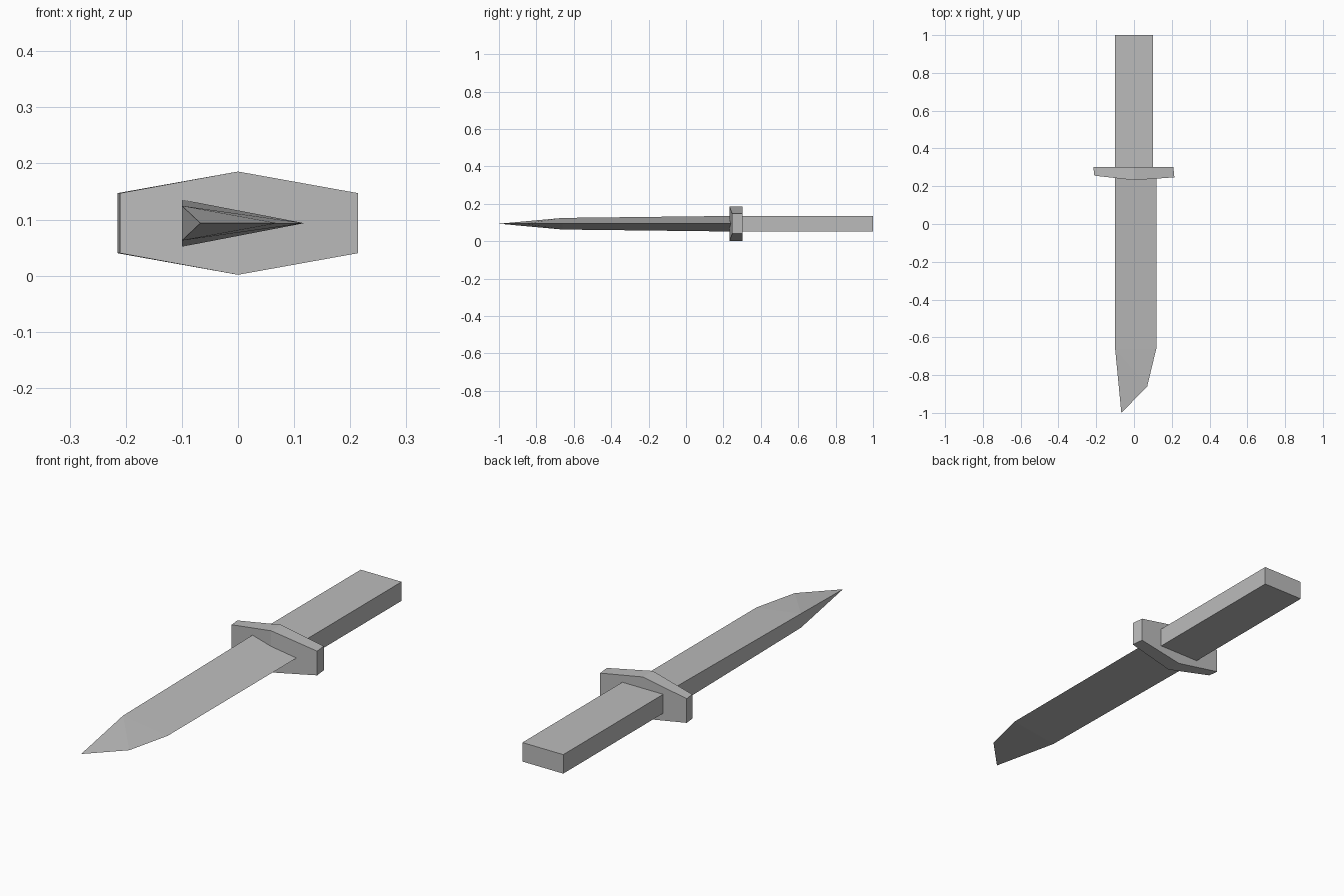
import bpy

cube = bpy.data.objects.get("Cube")
if cube:
    bpy.data.objects.remove(cube, do_unlink=True)

MID = 0.0935  # height of the knife's centre plane

steel = bpy.data.materials.new("plain_grey")
steel.use_nodes = True
grey = (0.5, 0.5, 0.5, 1)
steel.diffuse_color = grey
steel.node_tree.nodes["Principled BSDF"].inputs["Base Color"].default_value = grey


def add_part(name, verts, faces):
    mesh = bpy.data.meshes.new(name)
    mesh.from_pydata(verts, [], faces)
    mesh.materials.append(steel)
    obj = bpy.data.objects.new(name, mesh)
    bpy.context.collection.objects.link(obj)
    return obj


def loft(name, first, last):
    """Join two matching outlines with side faces and cap both ends."""
    n = len(first)
    sides = [(i, i + n, (i + 1) % n + n, (i + 1) % n) for i in range(n)]
    return add_part(name, first + last, sides)


# Handle: plain rectangular bar
hx, hz = 0.1, 0.042
ring = [(-hx, -hz), (hx, -hz), (hx, hz), (-hx, hz)]
handle = loft("handle", [(x, 0.27, MID + z) for x, z in ring],
              [(x, 1.0, MID + z) for x, z in ring])

# Guard: six-sided plate, flat at the back and swept to a ridge in front
outline = [(-1, -0.0535), (0, -0.092), (1, -0.0535),
           (1, 0.0535), (0, 0.092), (-1, 0.0535)]
front_x = {-1: -0.21, 0: 0.0, 1: 0.214}
back_x = {-1: -0.215, 0: 0.0, 1: 0.208}
front_y = {-1: 0.256, 0: 0.232, 1: 0.247}
guard = loft("guard", [(front_x[s], front_y[s], MID + z) for s, z in outline],
             [(back_x[s], 0.302, MID + z) for s, z in outline])

# Cap the open ends; the guard's front is split along its ridge
for obj in (handle, guard):
    mesh = obj.data
    verts = [v.co[:] for v in mesh.vertices]
    faces = [tuple(p.vertices) for p in mesh.polygons]
    n = len(verts) // 2
    if obj is guard:
        faces += [(0, 1, 4, 5), (1, 2, 3, 4)]
    else:
        faces.append(tuple(range(n)))
    faces.append(tuple(reversed(range(n, 2 * n))))
    mesh.clear_geometry()
    mesh.from_pydata(verts, [], faces)

# Blade: wedge with a thick spine, a sharp edge and a clipped point
blade = add_part("blade", [
    (-0.1, 0.27, MID + 0.042), (-0.1, 0.27, MID - 0.042), (0.118, 0.27, MID),
    (-0.1, -0.66, MID + 0.031), (-0.1, -0.66, MID - 0.031), (0.118, -0.66, MID),
    (0.07, -0.86, MID), (-0.067, -1.0, MID)],
    [(0, 2, 1), (0, 1, 4, 3), (0, 3, 5, 2), (1, 2, 5, 4),
     (3, 6, 5), (3, 7, 6), (4, 5, 6), (4, 6, 7), (3, 4, 7)])

# Consistent outward normals
import bmesh
for obj in (handle, guard, blade):
    bm = bmesh.new()
    bm.from_mesh(obj.data)
    bmesh.ops.recalc_face_normals(bm, faces=bm.faces)
    bm.to_mesh(obj.data)
    bm.free()
